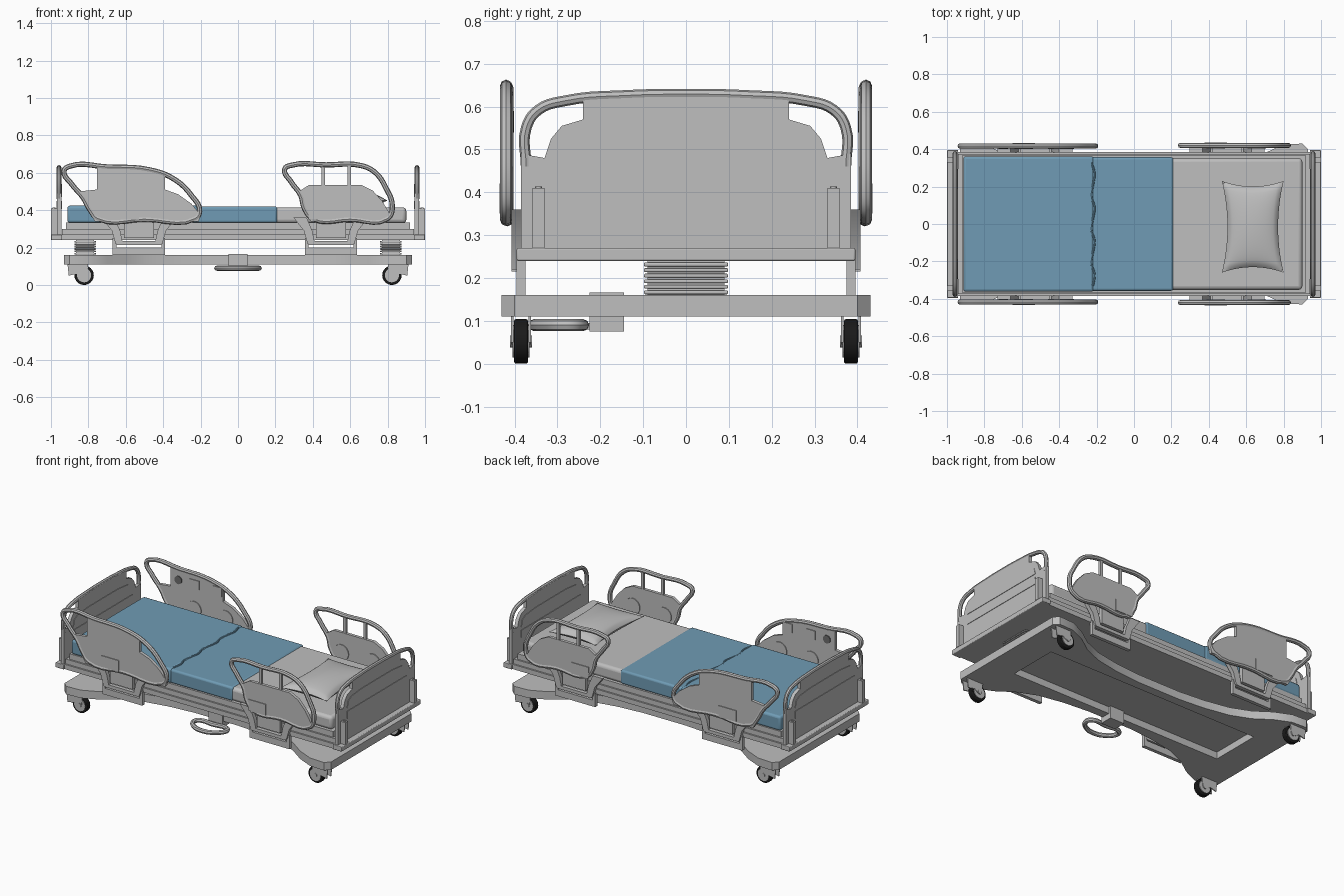
import bpy, bmesh, math
from mathutils import Vector

if "Cube" in bpy.data.objects:
    bpy.data.objects.remove(bpy.data.objects["Cube"])


def material(name, rgb):
    m = bpy.data.materials.new(name)
    m.use_nodes = True
    m.diffuse_color = (*rgb, 1)
    m.node_tree.nodes["Principled BSDF"].inputs["Base Color"].default_value = (*rgb, 1)
    return m


GREY = material("light grey", (0.52, 0.52, 0.52))
BLUE = material("blanket blue", (0.16, 0.33, 0.46))
BLACK = material("tyre black", (0.01, 0.01, 0.01))
DARK = material("dial dark grey", (0.15, 0.15, 0.15))
made = []


def add(name, bm, mat, bevel=0):
    bmesh.ops.recalc_face_normals(bm, faces=bm.faces)
    me = bpy.data.meshes.new(name)
    bm.to_mesh(me)
    bm.free()
    me.materials.append(mat)
    ob = bpy.data.objects.new(name, me)
    bpy.context.collection.objects.link(ob)
    if bevel:
        mod = ob.modifiers.new("soft edge", "BEVEL")
        mod.width, mod.segments = bevel, 3
    made.append(ob)
    return ob


def prism(name, pts, axis, a, b, mat=GREY, bevel=0):
    """Extrude a flat outline along an axis from a to b."""
    place = {"x": lambda p, t: (t, p[0], p[1]),
             "y": lambda p, t: (p[0], t, p[1]),
             "z": lambda p, t: (p[0], p[1], t)}[axis]
    bm = bmesh.new()
    face = bm.faces.new([bm.verts.new(place(p, a)) for p in pts])
    new = bmesh.ops.extrude_face_region(bm, geom=[face])["geom"]
    shift = Vector(place((0, 0), b - a))
    bmesh.ops.translate(bm, vec=shift, verts=[v for v in new if isinstance(v, bmesh.types.BMVert)])
    return add(name, bm, mat, bevel)


def box(name, x, y, z, mat=GREY, bevel=0):
    pts = [(x[0], y[0]), (x[1], y[0]), (x[1], y[1]), (x[0], y[1])]
    return prism(name, pts, "z", z[0], z[1], mat, bevel)


def circle(cx, cy, r, n=24):
    return [(cx + r * math.cos(k * math.tau / n), cy + r * math.sin(k * math.tau / n)) for k in range(n)]


def tube(name, pts, r, mat=GREY, closed=False):
    cu = bpy.data.curves.new(name, "CURVE")
    cu.dimensions, cu.bevel_depth, cu.bevel_resolution = "3D", r, 2
    cu.resolution_u, cu.use_fill_caps = 5, True
    sp = cu.splines.new("BEZIER")
    sp.bezier_points.add(len(pts) - 1)
    for bp, p in zip(sp.bezier_points, pts):
        bp.co = p
        bp.handle_left_type = bp.handle_right_type = "AUTO"
    sp.use_cyclic_u = closed
    cu.materials.append(mat)
    ob = bpy.data.objects.new(name, cu)
    bpy.context.collection.objects.link(ob)
    bpy.ops.object.select_all(action="DESELECT")
    ob.select_set(True)
    bpy.context.view_layer.objects.active = ob
    bpy.ops.object.convert(target="MESH")
    made.append(bpy.context.object)


# Waisted base plate with a rectangular recess underneath
quarter = [(0.93, 0.40), (0.90, 0.43), (0.80, 0.425), (0.70, 0.38), (0.60, 0.31),
           (0.48, 0.26), (0.32, 0.23), (0.15, 0.215)]
half = quarter + [(-x, y) for x, y in reversed(quarter)]
base = prism("base", half + [(x, -y) for x, y in reversed(half)], "z", 0.11, 0.16)
cutter = box("recess_cutter", (-0.74, 0.74), (-0.16, 0.16), (0.05, 0.153))
cutter.hide_render = True
cut = base.modifiers.new("recess", "BOOLEAN")
cut.object, cut.operation, cut.solver = cutter, "DIFFERENCE", "EXACT"
bpy.context.view_layer.objects.active = base
bpy.ops.object.modifier_apply(modifier="recess")
made.remove(cutter)
bpy.data.objects.remove(cutter)

# Foot pedal on the front side
box("pedal_block", (-0.05, 0.05), (-0.225, -0.145), (0.075, 0.166))
box("pedal_stem", (-0.03, 0.03), (-0.25, -0.22), (0.08, 0.095))
tube("pedal_ring", [(x, y, 0.09) for x, y in
                    [(-0.10, -0.25), (0, -0.248), (0.10, -0.25), (0.113, -0.28), (0.07, -0.335),
                     (0, -0.355), (-0.07, -0.335), (-0.113, -0.28)]], 0.014, GREY, True)

# Deck and mattress platform
box("deck_frame", (-0.95, 0.95), (-0.385, 0.385), (0.24, 0.27))
box("deck_rail", (-0.94, 0.94), (-0.375, 0.375), (0.27, 0.30))
box("mattress_tray", (-0.92, 0.92), (-0.365, 0.365), (0.30, 0.335))

# Mattress, blanket and pillow
box("mattress", (-0.90, 0.90), (-0.352, 0.352), (0.33, 0.415), GREY, 0.02)
box("blanket_foot", (-0.912, -0.215), (-0.362, 0.362), (0.332, 0.424), BLUE, 0.014)
box("blanket_middle", (-0.23, 0.21), (-0.357, 0.357), (0.332, 0.42), BLUE, 0.012)
tube("blanket_fold", [(-0.22 + 0.01 * math.sin(k * 2.1), -0.33 + k * 0.06, 0.42) for k in range(12)],
     0.006, BLUE)
bm = bmesh.new()
for side in (-1, 1):
    verts = bmesh.ops.create_grid(bm, x_segments=20, y_segments=24, size=1)["verts"]
    for v in verts:
        u, w = v.co.x, v.co.y
        bulge = max(0, (1 - u * u) * (1 - w * w)) ** 0.45
        v.co = (0.635 + 0.165 * u * (1 - 0.18 * (1 - w * w)),
                -0.015 + 0.245 * w * (1 - 0.12 * (1 - u * u)), 0.452 + side * 0.045 * bulge)
bmesh.ops.remove_doubles(bm, verts=bm.verts, dist=0.0005)
add("pillow", bm, GREY)

# Head and foot ends: lift column, board, bumper, casters
left_edge = [(-0.385, 0.27), (-0.385, 0.49), (-0.33, 0.48), (-0.315, 0.525), (-0.29, 0.555),
             (-0.24, 0.57), (-0.24, 0.62), (-0.12, 0.632)]
board = left_edge + [(-y, z) for y, z in reversed(left_edge)]
hoop = [(-0.373, 0.46), (-0.373, 0.55), (-0.345, 0.592), (-0.28, 0.614), (-0.14, 0.626)]
hoop = hoop + [(0, 0.629)] + [(-y, z) for y, z in reversed(hoop)]
trapezoid = [(-0.295, 0.47), (0.295, 0.47), (0.285, 0.51), (0.25, 0.53), (0.15, 0.54),
             (-0.15, 0.54), (-0.25, 0.53), (-0.285, 0.51)]
strip = [(-0.295, 0.405), (0.295, 0.405), (0.295, 0.45), (-0.295, 0.45)]
for s, end in ((1, "head"), (-1, "foot")):
    prism(end + "_board", board, "x", s * 0.945, s * 0.967)
    tube(end + "_board_hoop", [(s * 0.957, y, z) for y, z in hoop], 0.0125)
    for part, shape in (("upper", trapezoid), ("lower", strip)):
        prism(f"{end}_board_{part}_panel", shape, "x", s * 0.942, s * 0.970)
    box(end + "_bumper", sorted((s * 0.94, s)), (-0.395, 0.395), (0.24, 0.27), GREY, 0.004)
    box(end + "_column", sorted((s * 0.77, s * 0.865)), (-0.09, 0.09), (0.155, 0.245))
    for k in range(6):
        z = 0.162 + k * 0.013
        box(f"{end}_bellows_{k}", sorted((s * 0.76, s * 0.875)), (-0.098, 0.098), (z, z + 0.009), GREY, 0.003)
    for t, side in ((1, "back"), (-1, "front")):
        name = f"{end}_{side}"
        box(name + "_board_bracket", sorted((s * 0.965, s)), sorted((t * 0.33, t * 0.358)), (0.27, 0.41))
        prism(name + "_bracket_bolt", circle(s * 0.985, t * 0.344, 0.008, 12), "z", 0.41, 0.414)
        cy = t * 0.385
        prism(name + "_tyre", circle(s * 0.823, 0.052, 0.052), "y", cy - 0.016, cy + 0.016, BLACK, 0.004)
        prism(name + "_hub", circle(s * 0.823, 0.052, 0.038), "y", cy - 0.02, cy + 0.02)
        prism(name + "_axle", circle(s * 0.823, 0.052, 0.014, 12), "y", cy - 0.026, cy + 0.026)
        cover = [(0.80, 0.115), (0.808, 0.05), (0.84, 0.045), (0.86, 0.06), (0.905, 0.05), (0.912, 0.115)]
        for d in (-1, 1):
            prism(name + "_caster_fork", [(s * x, z) for x, z in cover], "y",
                  cy + d * 0.017, cy + d * 0.023)

# Side rails: outlines of the tube hoop and the solid panel
foot_hoop = [(-0.93, 0.61), (-0.90, 0.635), (-0.70, 0.631), (-0.47, 0.615), (-0.34, 0.565),
             (-0.25, 0.48), (-0.205, 0.395), (-0.23, 0.355), (-0.50, 0.352), (-0.75, 0.355),
             (-0.79, 0.40), (-0.83, 0.47), (-0.89, 0.54)]
foot_panel = [(-0.765, 0.34), (-0.21, 0.34), (-0.20, 0.375), (-0.25, 0.435), (-0.32, 0.485),
              (-0.39, 0.51), (-0.39, 0.595), (-0.48, 0.62), (-0.755, 0.63), (-0.755, 0.51),
              (-0.85, 0.50), (-0.81, 0.43), (-0.79, 0.38)]
head_hoop = [(0.25, 0.62), (0.285, 0.64), (0.47, 0.642), (0.66, 0.638), (0.735, 0.60),
             (0.79, 0.52), (0.825, 0.42), (0.80, 0.356), (0.60, 0.352), (0.40, 0.355),
             (0.355, 0.41), (0.335, 0.48), (0.285, 0.55)]
head_panel = [(0.39, 0.34), (0.79, 0.34), (0.815, 0.375), (0.77, 0.45), (0.72, 0.505),
              (0.66, 0.535), (0.38, 0.535), (0.325, 0.50), (0.345, 0.43)]
for t, side in ((1, "back"), (-1, "front")):
    for end, hoop, panel, cx in (("foot", foot_hoop, foot_panel, -0.53), ("head", head_hoop, head_panel, 0.497)):
        name = f"{side}_{end}_rail"
        y = t * (0.42 if end == "head" else 0.417)
        tube(name + "_hoop", [(x, y, z) for x, z in hoop], 0.014, GREY, True)
        prism(name + "_panel", panel, "y", y - 0.01, y + 0.01)
        box(name + "_latch", (cx - 0.12, cx), sorted((y + t * 0.01, y + t * 0.015)), (0.35, 0.42))
        for k in (-1, 1):
            prism(name + "_grip", circle(cx + k * 0.11 + 0.05, 0.41, 0.05), "y", y - t * 0.01, y - t * 0.015)
        # Hanging support under the rail
        outer, inner = sorted((t * 0.383, t * 0.407)), sorted((t * 0.374, t * 0.396))
        for k in (-1, 1):
            leg = [(0.20, 0.36), (0.13, 0.36), (0.10, 0.29), (0.085, 0.22), (0.125, 0.22), (0.145, 0.29)]
            prism(name + "_support_leg", [(cx + k * x, z) for x, z in leg], "y", *outer)
            box(name + "_support_post", sorted((cx + k * 0.12, cx + k * 0.14)), inner, (0.16, 0.25))
        box(name + "_support_plate", (cx - 0.08, cx + 0.08), outer, (0.25, 0.36))
        box(name + "_support_bar", (cx - 0.12, cx + 0.12), outer, (0.215, 0.235))
        box(name + "_support_step", (cx - 0.14, cx + 0.14), inner, (0.16, 0.20))
    # Dividers of the head rail, controls inside the foot rail
    for x in (0.455, 0.595):
        box(f"{side}_head_rail_divider", (x - 0.009, x + 0.009), sorted((t * 0.412, t * 0.428)), (0.53, 0.64))
    prism(f"{side}_control_dial", circle(-0.70, 0.565, 0.025), "y", t * 0.407, t * 0.401, DARK)
    for x in (-0.62, -0.46):
        box(f"{side}_control_pad", (x, x + 0.065), sorted((t * 0.407, t * 0.402)), (0.54, 0.595))

# Smooth shading with crisp edges
bpy.ops.object.select_all(action="DESELECT")
for ob in made:
    ob.select_set(True)
bpy.context.view_layer.objects.active = made[0]
bpy.ops.object.shade_smooth_by_angle(angle=math.radians(35))
